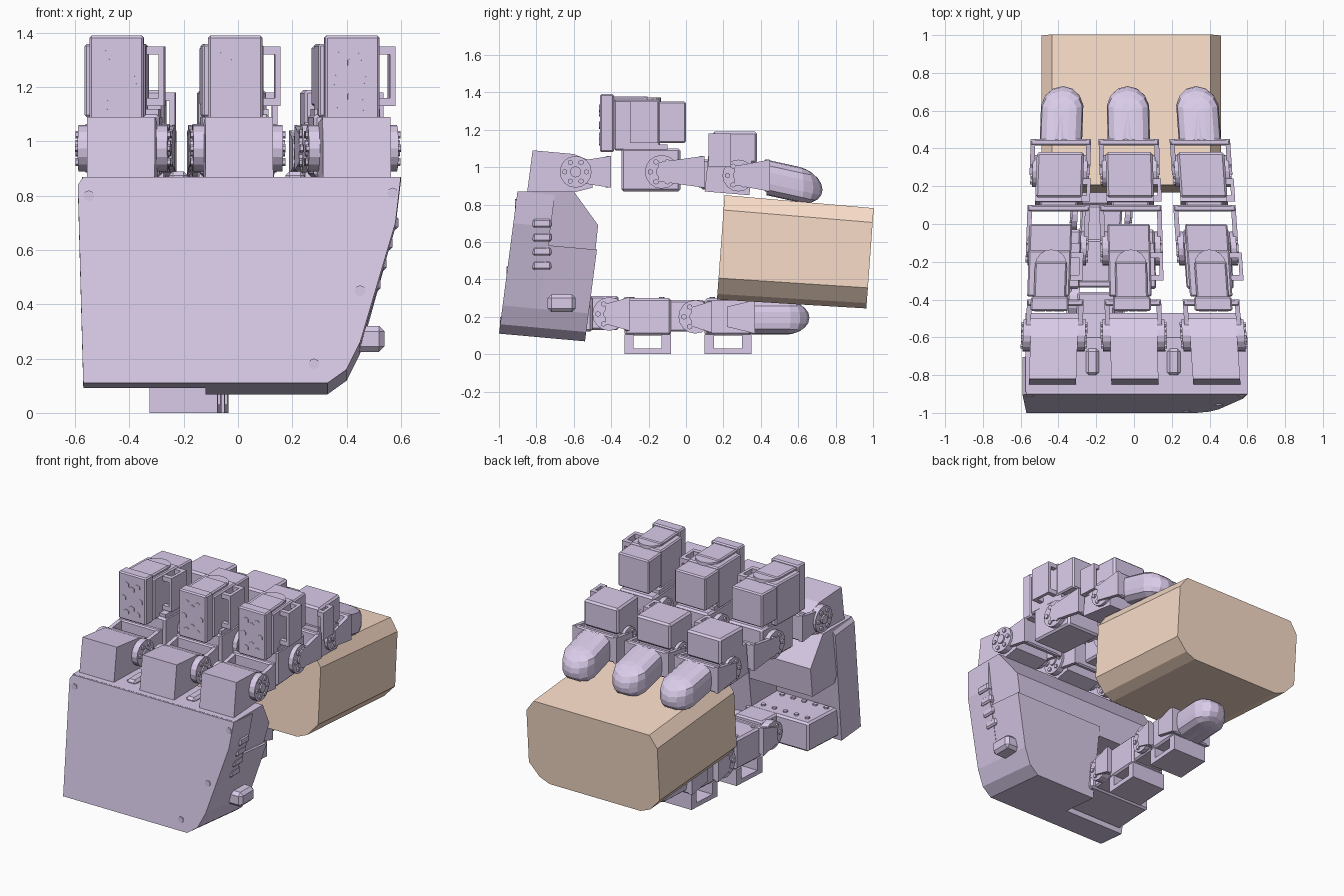
import bpy, bmesh, math
from mathutils import Matrix, Vector

if "Cube" in bpy.data.objects:
    bpy.data.objects.remove(bpy.data.objects["Cube"])


def material(name, rgb):
    m = bpy.data.materials.new(name)
    m.diffuse_color = (*rgb, 1)
    m.use_nodes = True
    m.node_tree.nodes["Principled BSDF"].inputs["Base Color"].default_value = m.diffuse_color
    return m


SHELL = material("lavender", (0.70, 0.60, 0.82))
TAN = material("tan", (0.95, 0.72, 0.58))


def finish(bm, name, mat=SHELL, matrix=None):
    if matrix:
        bm.transform(matrix)
    bmesh.ops.recalc_face_normals(bm, faces=bm.faces)
    me = bpy.data.meshes.new(name)
    bm.to_mesh(me)
    bm.free()
    me.materials.append(mat)
    ob = bpy.data.objects.new(name, me)
    bpy.context.collection.objects.link(ob)
    return ob


def box(bm, x, y, z, bevel=0.0):
    vs = bmesh.ops.create_cube(bm, size=1)["verts"]
    for v in vs:
        v.co = Vector([(a + b) / 2 + c * (b - a) for (a, b), c in zip((x, y, z), v.co)])
    if bevel:
        edges = list({e for v in vs for e in v.link_edges})
        bmesh.ops.bevel(bm, geom=edges, offset=bevel, segments=1, affect='EDGES')


def rod(bm, a, b, r, sides=16):
    a, b = Vector(a), Vector(b)
    d = b - a
    m = Matrix.Translation((a + b) / 2) @ d.to_track_quat('Z', 'Y').to_matrix().to_4x4()
    bmesh.ops.create_cone(bm, cap_ends=True, segments=sides, radius1=r, radius2=r,
                          depth=d.length, matrix=m)


def loft(bm, first, second):
    a = [bm.verts.new(p) for p in first]
    b = [bm.verts.new(p) for p in second]
    bm.faces.new(a)
    bm.faces.new(b[::-1])
    for i in range(len(a)):
        j = (i + 1) % len(a)
        bm.faces.new((a[i], b[i], b[j], a[j]))


def side_prism(bm, pts, x0, x1, slope=0.0, z_ref=0.0):
    loft(bm, [(x0, y, z) for y, z in pts],
         [(x1 + slope * (z - z_ref), y, z) for y, z in pts])


def palm_prism(bm, pts, d0, d1):
    # outline seen from the front, pushed back along the tilted palm
    def at(d):
        return [(x, -1 + 0.13 * (z - 0.11) + d, z - 0.09 * d) for x, z in pts]
    loft(bm, at(d0), at(d1))


def horn(bm, y, z, r, inner=0.125, outer=0.165):
    # round joint hubs with a ring of bolts on both sides
    for s in (-1, 1):
        rod(bm, (s * inner, y, z), (s * (outer - 0.01), y, z), r)
        rod(bm, (s * inner, y, z), (s * outer, y, z), r * 0.35, 10)
        for k in range(6):
            t = k * math.pi / 3
            yy, zz = y + 0.68 * r * math.cos(t), z + 0.68 * r * math.sin(t)
            rod(bm, (s * inner, yy, zz), (s * outer, yy, zz), r * 0.17, 6)


def yoke(bm, y, z, bar, h, w=0.165):
    # U bracket: two arms from the joint and a cross bar
    for s in (-1, 1):
        side_prism(bm, [(y, z - h * 0.6), (bar, z - h), (bar, z + h), (y, z + h * 0.6)],
                   s * (w - 0.025), s * w)
    box(bm, (-w, w), (bar - 0.035, bar), (z - h, z + h), 0.008)


def side_loop(bm, x0, x1, y, z, t):
    # strap standing off the motor's side, open to front and top
    box(bm, (x1 - 0.02, x1), y, z)
    for zz in ((z[0], z[0] + t), (z[1] - t, z[1])):
        for yy in ((y[0], y[0] + t), (y[1] - t, y[1])):
            box(bm, (x0, x1 - 0.02), yy, zz)


def under_loop(bm, x, y, z, t):
    # strap hanging under the motor, open to the sides
    box(bm, x, y, (z[0], z[0] + t))
    for yy in ((y[0], y[0] + 0.05), (y[1] - 0.05, y[1])):
        box(bm, x, yy, (z[0] + t, z[1]))


def fingertip(bm, y, z, length, rx, rz, slope):
    vs = bmesh.ops.create_uvsphere(bm, u_segments=14, v_segments=10, radius=1)["verts"]
    for v in vs:
        x, w, u = v.co
        n = max(math.hypot(x, u), 1e-6)
        sq = 1 / max((abs(x / n) ** 4 + abs(u / n) ** 4) ** 0.25, 0.5)
        yy = length - 0.13 + 0.13 * w if w > -0.01 else 0
        k = sq
        if w < -0.3:
            k = sq / max(n, 0.3) if n > 0.2 else 1
        v.co = Vector((x * k * rx, y + yy, z + u * k * rz - slope * yy))


def place(x, lean, pivot):
    # shift sideways and lean along the length
    m = Matrix.Translation((x - lean * pivot, 0, 0))
    m[0][1] = lean
    return m


# palm: front slab, upper housing, lower housing
bm = bmesh.new()
outline = [(-0.57, 0.11), (-0.59, 0.84), (-0.57, 0.87), (0.6, 0.87), (0.58, 0.7),
           (0.45, 0.26), (0.4, 0.16), (0.33, 0.11)]
palm_prism(bm, outline, 0, 0.2)
side_prism(bm, [(-0.89, 0.87), (-0.6, 0.87), (-0.47, 0.69), (-0.49, 0.5), (-0.72, 0.5)],
           -0.575, 0.6, 0.24, 0.87)
palm_prism(bm, [(-0.12, 0.11), (-0.12, 0.6), (0.545, 0.6), (0.45, 0.26),
                (0.4, 0.16), (0.33, 0.11)], 0.15, 0.46)
finish(bm, "palm")

# palm details: side ribs, peg, corner bolts, top tabs
bm = bmesh.new()
for i in range(4):
    z = 0.45 + i * 0.075
    box(bm, (0.44, 0.525 + i * 0.022), (-0.82, -0.72), (z, z + 0.05), 0.01)
box(bm, (0.4, 0.54), (-0.74, -0.59), (0.225, 0.32), 0.02)
for x, z in ((-0.55, 0.8), (0.57, 0.81), (0.45, 0.45), (0.28, 0.18)):
    y = -1 + 0.13 * (z - 0.11)
    rod(bm, (x, y - 0.004, z), (x, y + 0.05, z), 0.02, 8)
for x in (-0.22, 0.21):
    box(bm, (x - 0.035, x + 0.035), (-0.8, -0.66), (0.84, 0.89), 0.015)
finish(bm, "palm_fittings")


def build_finger(name, m, dx):
    # base motor and its bracket
    bm = bmesh.new()
    side_prism(bm, [(-0.85, 0.86), (-0.82, 1.09), (-0.6, 1.07), (-0.5, 1.03),
                    (-0.5, 0.89), (-0.62, 0.86)], -0.125, 0.125)
    horn(bm, -0.59, 0.975, 0.085, 0.12, 0.175)
    yoke(bm, -0.62, 0.975, -0.4, 0.085, 0.15)
    finish(bm, name + "_base", matrix=m)

    # upright motor with bolted front plate
    bm = bmesh.new()
    box(bm, (-0.1, 0.1), (-0.46, -0.385), (1.08, 1.39), 0.008)
    box(bm, (-0.12, 0.105), (-0.385, -0.14), (1.09, 1.36), 0.008)
    box(bm, (-0.12, 0.105), (-0.15, 0.0), (1.13, 1.35), 0.008)
    rod(bm, (0, -0.22, 1.34), (0, -0.22, 1.372), 0.085, 16)
    box(bm, (-0.085, 0.085), (-0.4, -0.2), (1.34, 1.378), 0.008)
    side_loop(bm, 0.1, 0.17, (-0.3, -0.15), (1.13, 1.35), 0.03)
    bolts = [(sx * 0.04, z) for sx in (-1, 1) for z in (1.315, 1.135)]
    bolts += [(0, 1.29), (0, 1.165), (-0.06, 1.225), (0.06, 1.225)]
    for x, z in bolts:
        rod(bm, (x, -0.464, z), (x, -0.44, z), 0.02, 6)
    finish(bm, name + "_upright_motor", matrix=Matrix.Translation((dx, 0, 0)) @ m)

    # middle link
    bm = bmesh.new()
    box(bm, (-0.125, 0.125), (-0.345, -0.03), (0.87, 1.1), 0.012)
    box(bm, (-0.12, 0.12), (-0.33, -0.1), (1.07, 1.12))
    horn(bm, -0.13, 0.975, 0.09)
    yoke(bm, -0.15, 0.975, 0.1, 0.085)
    box(bm, (-0.1, 0.1), (0.08, 0.2), (0.88, 1.04), 0.01)
    finish(bm, name + "_middle_link", matrix=m)

    # outer motor
    bm = bmesh.new()
    side_prism(bm, [(0.1, 0.87), (0.12, 1.07), (0.35, 1.04), (0.34, 0.85)], -0.125, 0.125)
    box(bm, (-0.125, 0.125), (0.14, 0.38), (1.02, 1.19), 0.012)
    side_loop(bm, 0.12, 0.165, (0.12, 0.24), (1.0, 1.18), 0.03)
    horn(bm, 0.28, 0.955, 0.085, 0.12, 0.155)
    yoke(bm, 0.26, 0.955, 0.45, 0.085, 0.16)
    finish(bm, name + "_outer_motor", matrix=m)

    bm = bmesh.new()
    fingertip(bm, 0.43, 0.945, 0.3, 0.115, 0.095, 0.22)
    finish(bm, name + "_tip", matrix=m)


for name, x, lean, dx in (("left_finger", -0.425, 0.035, -0.03),
                          ("middle_finger", 0.0, -0.025, -0.005),
                          ("right_finger", 0.425, -0.07, 0.01)):
    build_finger(name, place(x, lean, -0.65), dx)

# thumb, running under the block
m = place(-0.2, 0.06, -0.4)
bm = bmesh.new()
box(bm, (-0.33, 0.13), (-0.8, -0.5), (0.12, 0.31), 0.012)
for i in range(5):
    for y in (-0.74, -0.56):
        rod(bm, (-0.28 + i * 0.08, y, 0.3), (-0.28 + i * 0.08, y, 0.32), 0.015, 6)
box(bm, (-0.1, 0.1), (-0.52, -0.36), (0.13, 0.31), 0.01)
horn(bm, -0.41, 0.215, 0.09, 0.09, 0.155)
yoke(bm, -0.43, 0.215, -0.3, 0.09, 0.16)
finish(bm, "thumb_base", matrix=m)

for name, y0, joint, bar in (("thumb_inner_motor", -0.33, 0.05, 0.14),
                             ("thumb_outer_motor", 0.1, None, None)):
    bm = bmesh.new()
    box(bm, (-0.125, 0.125), (y0, y0 + 0.25), (0.1, 0.3), 0.012)
    under_loop(bm, (-0.13, 0.12), (y0, y0 + 0.25), (0.0, 0.105), 0.03)
    if joint:
        box(bm, (-0.11, 0.11), (y0 + 0.2, joint + 0.05), (0.12, 0.29), 0.01)
        horn(bm, joint, 0.2, 0.09)
        yoke(bm, joint - 0.02, 0.2, bar, 0.085)
    else:
        yoke(bm, y0 + 0.12, 0.2, 0.37, 0.09, 0.15)
    for sx in (-0.09, 0.09):
        for dy in (0.04, 0.2):
            rod(bm, (sx, y0 + dy, 0.29), (sx, y0 + dy, 0.305), 0.014, 6)
    finish(bm, name, matrix=m)

bm = bmesh.new()
fingertip(bm, 0.35, 0.195, 0.31, 0.115, 0.09, 0.0)
finish(bm, "thumb_tip", matrix=m)

# held block with cut corners
half = [(0.33, -0.28), (0.4, -0.25), (0.475, -0.165), (0.475, 0.2), (0.42, 0.28)]
ring = half + [(-x, z) for x, z in reversed(half)]
bm = bmesh.new()
loft(bm, [(x, -0.4, z) for x, z in ring], [(x, 0.4, z * 0.96) for x, z in ring])
finish(bm, "held_block", TAN,
       Matrix.Translation((-0.015, 0.585, 0.542)) @ Matrix.Rotation(math.radians(-4.2), 4, 'X'))
